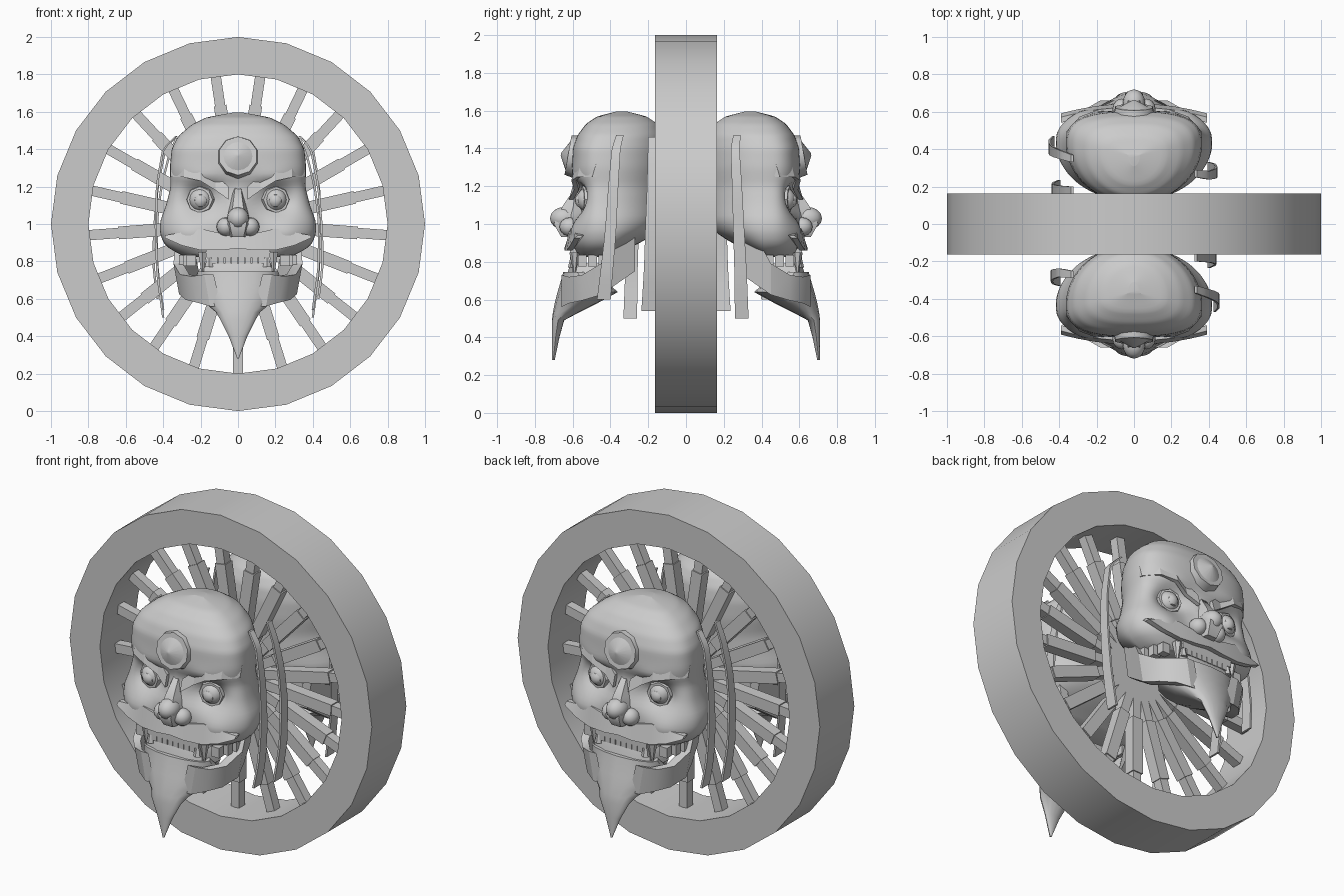
import bpy, bmesh
from math import sin, cos, pi, exp, radians
from mathutils import Vector, Matrix
from mathutils.bvhtree import BVHTree

cube = bpy.data.objects.get("Cube")
if cube:
    bpy.data.objects.remove(cube)

grey = bpy.data.materials.new("plain_grey")
grey.use_nodes = True
COL = (0.6, 0.6, 0.6, 1)
grey.diffuse_color = COL
grey.node_tree.nodes["Principled BSDF"].inputs["Base Color"].default_value = COL
head_parts = []


def finish(bm, name, angle=30, head=True):
    bmesh.ops.recalc_face_normals(bm, faces=bm.faces)
    me = bpy.data.meshes.new(name)
    bm.to_mesh(me)
    bm.free()
    me.materials.append(grey)
    ob = bpy.data.objects.new(name, me)
    bpy.context.collection.objects.link(ob)
    bpy.ops.object.select_all(action='DESELECT')
    ob.select_set(True)
    bpy.context.view_layer.objects.active = ob
    bpy.ops.object.shade_smooth_by_angle(angle=radians(angle))
    if head:
        head_parts.append(ob)
    return ob


def skin(bm, rings, closed=True, caps=True):
    """Bridge rows of points with quads."""
    rows = [[bm.verts.new(p) for p in r] for r in rings]
    n = len(rows[0])
    for a, b in zip(rows, rows[1:]):
        for i in range(n if closed else n - 1):
            j = (i + 1) % n
            bm.faces.new((a[i], a[j], b[j], b[i]))
    if caps:
        bm.faces.new(rows[0])
        bm.faces.new(rows[-1])


def lerp_table(table, t):
    for a, b in zip(table, table[1:]):
        if t <= b[0]:
            f = (t - a[0]) / (b[0] - a[0])
            return [p + (q - p) * f for p, q in zip(a, b)]
    return table[-1]


def box(bm, c, s, rot=None):
    m = Matrix.Translation(c) @ (rot or Matrix()) @ Matrix.Diagonal((*s, 1))
    bmesh.ops.create_cube(bm, size=1, matrix=m)


def ball(bm, c, s, seg=16):
    m = Matrix.Translation(c) @ Matrix.Diagonal((*s, 1))
    bmesh.ops.create_uvsphere(bm, u_segments=seg, v_segments=seg // 2, radius=1, matrix=m)


def cone(bm, c, r1, r2, depth, rot, seg):
    bmesh.ops.create_cone(bm, cap_ends=True, segments=seg, radius1=r1, radius2=r2,
                          depth=depth, matrix=Matrix.Translation(c) @ rot)


# Wheel rim
bm = bmesh.new()
rim = [[(r * sin(i * pi / 12), y, 1 + r * cos(i * pi / 12)) for r, y in
        ((1, -.163), (1, .163), (.8, .163), (.8, -.163))] for i in range(24)]
skin(bm, rim + rim[:1], caps=False)
bmesh.ops.remove_doubles(bm, verts=bm.verts, dist=1e-5)
finish(bm, "wheel_rim", head=False)

# Spokes with a thicker middle sleeve
bm = bmesh.new()
for k in range(21):
    rot = Matrix.Rotation(2 * pi * k / 21, 4, 'Y')
    for r0, r1, w in ((0, .81, .055), (.3, .64, .068)):
        box(bm, rot @ Vector((0, 0, -(r0 + r1) / 2)) + Vector((0, 0, 1)), (w, w, r1 - r0), rot)
finish(bm, "wheel_spokes", head=False)

# Head shell: height, half width, front y, back y
SHELL = [(.82, .27, -.57, -.40), (.86, .36, -.59, -.33), (.90, .40, -.60, -.24),
         (.96, .42, -.60, -.15), (1.02, .415, -.595, -.12), (1.1, .385, -.58, -.12),
         (1.2, .36, -.575, -.12), (1.3, .365, -.605, -.11), (1.4, .355, -.60, -.11),
         (1.47, .32, -.575, -.12), (1.53, .25, -.53, -.15), (1.57, .17, -.47, -.21),
         (1.595, .03, -.37, -.31)]
# Sculpted bumps: x, z, radius x, radius z, forward push
BUMPS = [(.2, 1.13, .085, .07, -.075), (.27, .95, .10, .07, .03), (.18, 1.25, .12, .035, .02),
         (0, 1.1, .045, .09, .045), (0, 1.02, .055, .05, .05)]
rings = []
for j in range(49):
    z = .82 + .775 * sin(j / 48 * pi / 2) if j < 48 else 1.595
    z, w, yf, yb = lerp_table(SHELL, z)
    yc = -.43 + max(0, z - 1.4) * .3
    ring = []
    for i in range(72):
        a = 2 * pi * i / 72
        c, s = cos(a), sin(a)
        p = .72 if s < 0 else 1
        x = w * (abs(c) ** p) * (1 if c > 0 else -1)
        y = yc + abs(s) ** p * ((yf - yc) if s < 0 else (yb - yc))
        if s < 0:
            y -= sum(d * exp(-((abs(x) - bx) / rx) ** 2 - ((z - bz) / rz) ** 2) * min(1, -s * 2)
                     for bx, bz, rx, rz, d in BUMPS)
        ring.append((x, y, z))
    rings.append(ring)
bm = bmesh.new()
skin(bm, rings)
bmesh.ops.smooth_vert(bm, verts=bm.verts, factor=.5, use_axis_x=True, use_axis_y=True, use_axis_z=True)
tree = BVHTree.FromBMesh(bm)
finish(bm, "head_shell", 50)


def face_y(x, z):
    hit = tree.ray_cast(Vector((x, -2, z)), Vector((0, 1, 0)))[0]
    return hit.y if hit else -.43


def plate(name, columns, front, thick=.025):
    """Mirrored thin plate; columns are x, top z, bottom z."""
    bm = bmesh.new()
    for s in (1, -1):
        rows = []
        for x, zt, zb in columns:
            y = front(x, (zt + zb) / 2)
            rows.append([(s * x, y + (.02 if z == zt else 0) + d, z)
                         for z, d in ((zt, 0), (zb, 0), (zb, thick), (zt, thick))])
        skin(bm, rows)
    return finish(bm, name, 25)


# Brows and moustache
plate("eyebrows", [(.05, 1.20, 1.13), (.12, 1.26, 1.18), (.20, 1.31, 1.23), (.29, 1.33, 1.25),
                   (.36, 1.32, 1.25)], lambda x, z: min(face_y(x, z) - .012, -.64 + x * .4))
plate("moustache", [(.0, .93, .87), (.09, .95, .86), (.20, .975, .86), (.30, .955, .885),
                    (.39, .94, .925)], lambda x, z: -.645 + x * x * .35, .03)

# Eyes: faceted lid rings, balls and raised pupils
front = Matrix.Rotation(pi / 2, 4, 'X')
bm = bmesh.new()
for s in (1, -1):
    turn = Matrix.Rotation(s * .2, 4, 'Z') @ front
    cone(bm, (s * .2, -.525, 1.13), .085, .07, .05, turn, 8)
    ball(bm, (s * .2, -.525, 1.13), (.062, .055, .062))
    ball(bm, (s * .2, -.562, 1.125), (.036, .026, .036), 12)
finish(bm, "eyes")

# Nose
bm = bmesh.new()
ball(bm, (0, -.645, 1.03), (.06, .075, .06))
for s in (1, -1):
    ball(bm, (s * .065, -.615, .985), (.05, .055, .05))
skin(bm, [[(x, y, z) for x, y in ((-w, -.55), (-w * .5, f), (w * .5, f), (w, -.55))]
          for z, w, f in ((1.2, .03, -.58), (1.1, .055, -.65), (1.0, .09, -.7), (.93, .06, -.66))])
finish(bm, "nose", 60)

# Forehead boss
bm = bmesh.new()
tilt = Matrix.Rotation(radians(80), 4, 'X')
cone(bm, (0, -.60, 1.36), .115, .105, .05, tilt, 10)
cone(bm, (0, -.64, 1.365), .09, .008, .045, tilt, 16)
finish(bm, "forehead_boss", 40)

# Teeth, fangs and gums
bm = bmesh.new()
box(bm, (0, -.585, .845), (.34, .06, .05))
for i in range(8):
    box(bm, ((i - 3.5) * .036, -.60, .81), (.032, .03, .04))
for s in (1, -1):
    cone(bm, (s * .19, -.59, .79), .004, .028, .12, Matrix(), 6)
    for i in range(3):
        box(bm, (s * (.25 + i * .02), -.55 + i * .055, .805), (.05, .045, .06))
finish(bm, "upper_teeth")
bm = bmesh.new()
skin(bm, [[(x, y, z) for x, y in ((-w, -.45), (-w * .95, -.6), (-.1, f), (.1, f), (w * .95, -.6), (w, -.45))]
          for z, w, f in ((.70, .20, -.64), (.765, .19, -.62), (.79, .17, -.61))])
for s in (1, -1):
    cone(bm, (s * .155, -.60, .81), .025, .006, .08, Matrix(), 6)
finish(bm, "lower_teeth")

# Jaw arms: y, top z, bottom z, outer x
bm = bmesh.new()
for s in (1, -1):
    skin(bm, [[(s * x, y, zt), (s * (x - .05), y, zt), (s * (x - .09), y, zb), (s * (x - .03), y, zb)]
              for y, zt, zb, x in ((-.27, .94, .75, .30), (-.37, .935, .68, .33), (-.45, .79, .625, .345),
                                   (-.55, .73, .595, .31), (-.62, .72, .58, .25), (-.66, .73, .56, .18))])
finish(bm, "jaw_arms")

# Chin with pointed beard: height, half width, front y, back y
bm = bmesh.new()
rings = []
for z, w, yf, yb in ((.745, .215, -.65, -.50), (.69, .225, -.665, -.42), (.64, .235, -.68, -.36),
                     (.58, .18, -.695, -.47), (.53, .12, -.705, -.57), (.49, .095, -.71, -.645),
                     (.40, .05, -.71, -.67), (.28, .004, -.71, -.695)):
    rings.append([(w * cos(a), (yf + yb) / 2 + (yf - yb) / 2 * sin(a), z)
                  for a in (2 * pi * i / 16 for i in range(16))])
skin(bm, rings)
finish(bm, "chin_beard", 40)


# Hanging hair ribbons at the temples: x, y, z along the path
def ribbon(name, path, half=.033):
    bm = bmesh.new()
    n = 14
    rows = []
    for i in range(n + 1):
        t, x, y, z = lerp_table([(k / (len(path) - 1), *p) for k, p in enumerate(path)], i / n)
        h = half * (.6 + .5 * t)
        rows.append([(x + dx, y + dy, z) for dx, dy in ((-.006, -h), (.006, -h), (.006, h), (-.006, h))])
    skin(bm, rows)
    finish(bm, name, 40)


ribbon("right_ribbon", [(-.33, -.27, 1.47), (-.40, -.26, 1.40), (-.435, -.27, 1.2), (-.44, -.28, .95),
                        (-.43, -.29, .72), (-.40, -.295, .5)])
ribbon("left_front_ribbon", [(.33, -.35, 1.47), (.39, -.37, 1.40), (.43, -.385, 1.2), (.45, -.40, .95),
                             (.45, -.42, .75), (.43, -.435, .6)])
ribbon("left_rear_ribbon", [(.33, -.18, 1.46), (.37, -.18, 1.36), (.41, -.18, 1.2), (.435, -.185, 1.0),
                            (.43, -.19, .75), (.40, -.2, .54)])

# Second head on the back of the wheel, turned half a circle
for ob in head_parts:
    twin = bpy.data.objects.new("rear_" + ob.name, ob.data)
    twin.rotation_euler.z = pi
    bpy.context.collection.objects.link(twin)
    for mod in ob.modifiers:
        new = twin.modifiers.new(mod.name, mod.type)
        if mod.type == 'NODES':
            new.node_group = mod.node_group
